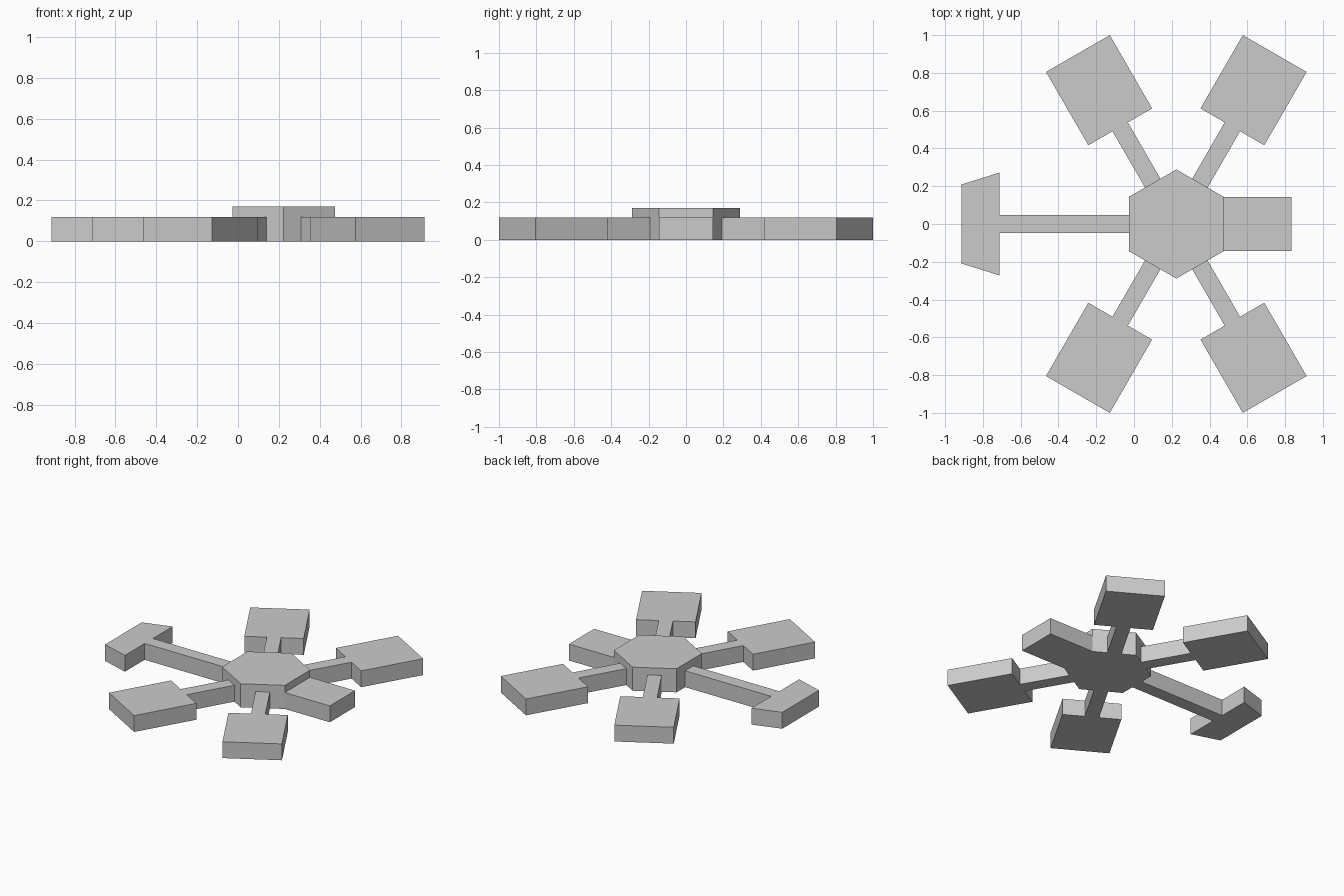
import bpy
import bmesh
from math import sin, cos, radians

if "Cube" in bpy.data.objects:
    bpy.data.objects.remove(bpy.data.objects["Cube"])

HUB_X = 0.224        # hub centre
APOTHEM = 0.25       # hub centre to flat side
ARM_H = 0.118
HUB_H = 0.17


def prism(name, outline, height, angle=0):
    """Extrude an outline (relative to the hub centre, turned by angle) up from the ground."""
    c, s = cos(radians(angle)), sin(radians(angle))
    bm = bmesh.new()
    verts = [bm.verts.new((HUB_X + x * c - y * s, x * s + y * c, 0)) for x, y in outline]
    face = bm.faces.new(verts)
    ext = bmesh.ops.extrude_face_region(bm, geom=[face], use_keep_orig=True)
    top = [v for v in ext["geom"] if isinstance(v, bmesh.types.BMVert)]
    bmesh.ops.translate(bm, verts=top, vec=(0, 0, height))
    bmesh.ops.recalc_face_normals(bm, faces=bm.faces)
    mesh = bpy.data.meshes.new(name)
    bm.to_mesh(mesh)
    bm.free()
    obj = bpy.data.objects.new(name, mesh)
    bpy.context.collection.objects.link(obj)
    return obj


def mirrored(half):
    """Complete a half outline (y > 0) by mirroring it across its axis."""
    return half + [(x, -y) for x, y in reversed(half)]


# Hexagonal hub, flat sides facing the arms
r = APOTHEM / cos(radians(30))
prism("hub", [(r * cos(radians(a)), r * sin(radians(a))) for a in range(30, 390, 60)], HUB_H)

# Four arms ending in rectangular pads
pad_arm = mirrored([(APOTHEM, 0.047), (0.594, 0.047), (0.594, 0.195), (1.042, 0.195)])
for i, angle in enumerate((60, 120, 240, 300)):
    prism(f"pad_arm_{i + 1}", pad_arm, ARM_H, angle)

# Short wide block on the +x side
prism("nose_block", mirrored([(APOTHEM, 0.144), (0.609, 0.144)]), ARM_H)

# Long boom with a tapered tail on the -x side
tail = mirrored([(APOTHEM, 0.047), (0.936, 0.047), (0.936, 0.272), (1.138, 0.209)])
prism("tail_boom", tail, ARM_H, 180)
